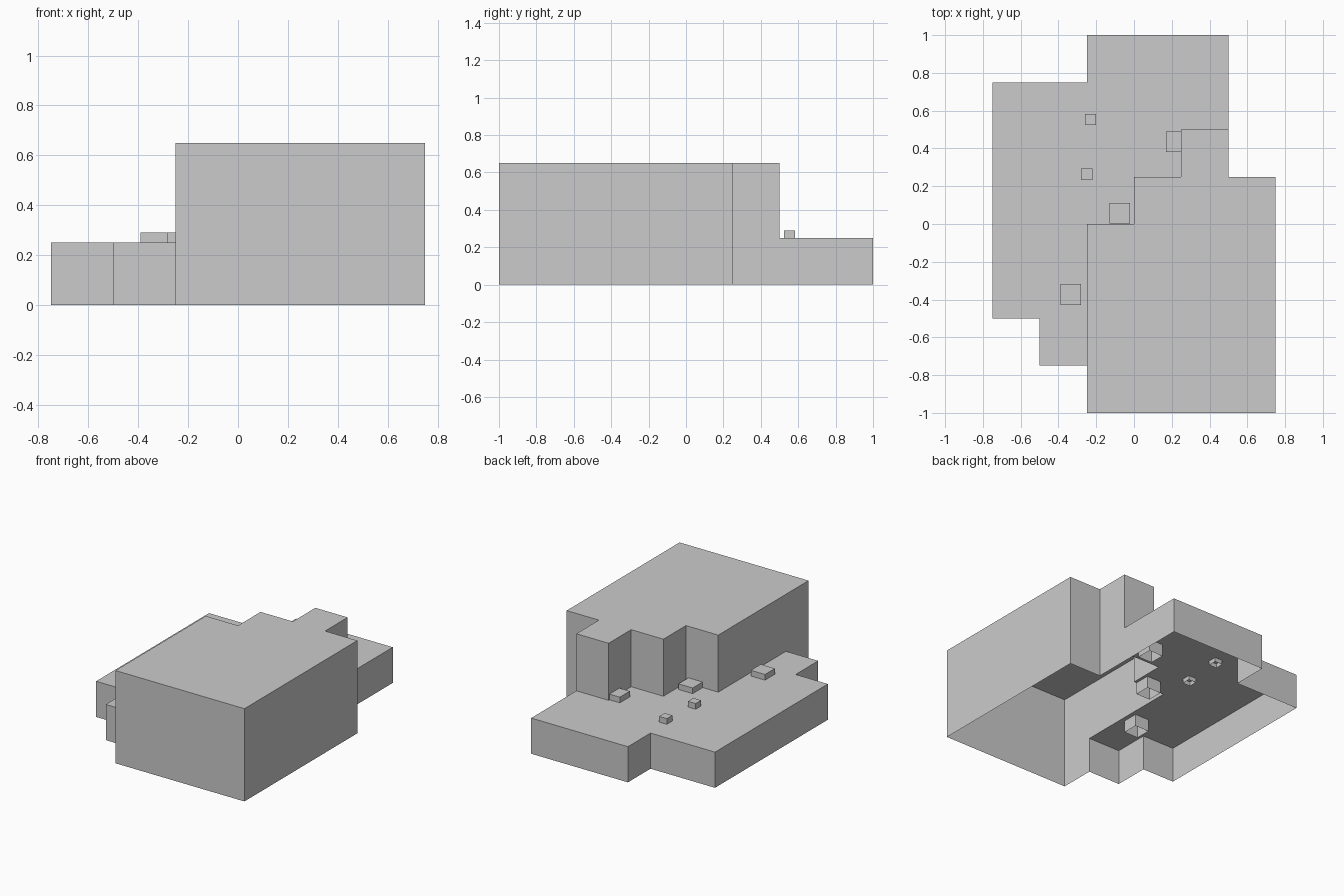
import bpy
import bmesh

cube = bpy.data.objects.get("Cube")
if cube:
    bpy.data.objects.remove(cube, do_unlink=True)

grey = bpy.data.materials.new("plain grey")
grey.use_nodes = True
grey.diffuse_color = (0.6, 0.6, 0.6, 1)
grey.node_tree.nodes["Principled BSDF"].inputs["Base Color"].default_value = (0.6, 0.6, 0.6, 1)

SLAB_TOP = 0.25
BLOCK_TOP = 0.65


def shell(name, outline, top, base=0.0, shared=0, shared_base=0.0):
    """Open-bottomed shell; the first `shared` walls start at shared_base."""
    bm = bmesh.new()
    roof = [bm.verts.new((x, y, top)) for x, y in outline]
    bm.faces.new(roof)
    for i, a in enumerate(roof):
        b = roof[(i + 1) % len(roof)]
        foot = shared_base if i < shared else base
        if foot < top:
            low_a = bm.verts.new((a.co.x, a.co.y, foot))
            low_b = bm.verts.new((b.co.x, b.co.y, foot))
            bm.faces.new((low_a, low_b, b, a))
    bmesh.ops.remove_doubles(bm, verts=bm.verts, dist=0.0001)
    mesh = bpy.data.meshes.new(name)
    bm.to_mesh(mesh)
    bm.free()
    mesh.materials.append(grey)
    obj = bpy.data.objects.new(name, mesh)
    bpy.context.collection.objects.link(obj)
    return obj


# Stepped line where the low slab meets the tall block
seam = [(-0.25, -0.75), (-0.25, 0), (0, 0), (0, 0.25),
        (0.25, 0.25), (0.25, 0.5), (0.5, 0.5)]
steps = len(seam) - 1

# Low slab, with no wall along the seam
slab_edge = [(0.5, 1), (-0.25, 1), (-0.25, 0.75), (-0.75, 0.75),
             (-0.75, -0.5), (-0.5, -0.5), (-0.5, -0.75)]
shell("low_slab", seam + slab_edge, SLAB_TOP, shared=steps, shared_base=SLAB_TOP)

# Tall block, whose seam walls rise from the slab
block_edge = [(-0.25, -1), (0.75, -1), (0.75, 0.25), (0.5, 0.25)]
shell("tall_block", seam[::-1] + block_edge, BLOCK_TOP,
      shared=steps, shared_base=SLAB_TOP)


# Small stones poking through the slab
def stone(name, x, y, size, base):
    h = size / 2
    square = [(x - h, y - h), (x + h, y - h), (x + h, y + h), (x - h, y + h)]
    shell(name, square, 0.29, base)


for name, x, y in (("front", -0.335, -0.373), ("middle", -0.075, 0.057),
                   ("back", 0.225, 0.435)):
    stone("large_stone_" + name, x, y, 0.11, 0.165)
for name, x, y in (("front", -0.25, 0.263), ("back", -0.23, 0.553)):
    stone("small_stone_" + name, x, y, 0.06, 0.22)
